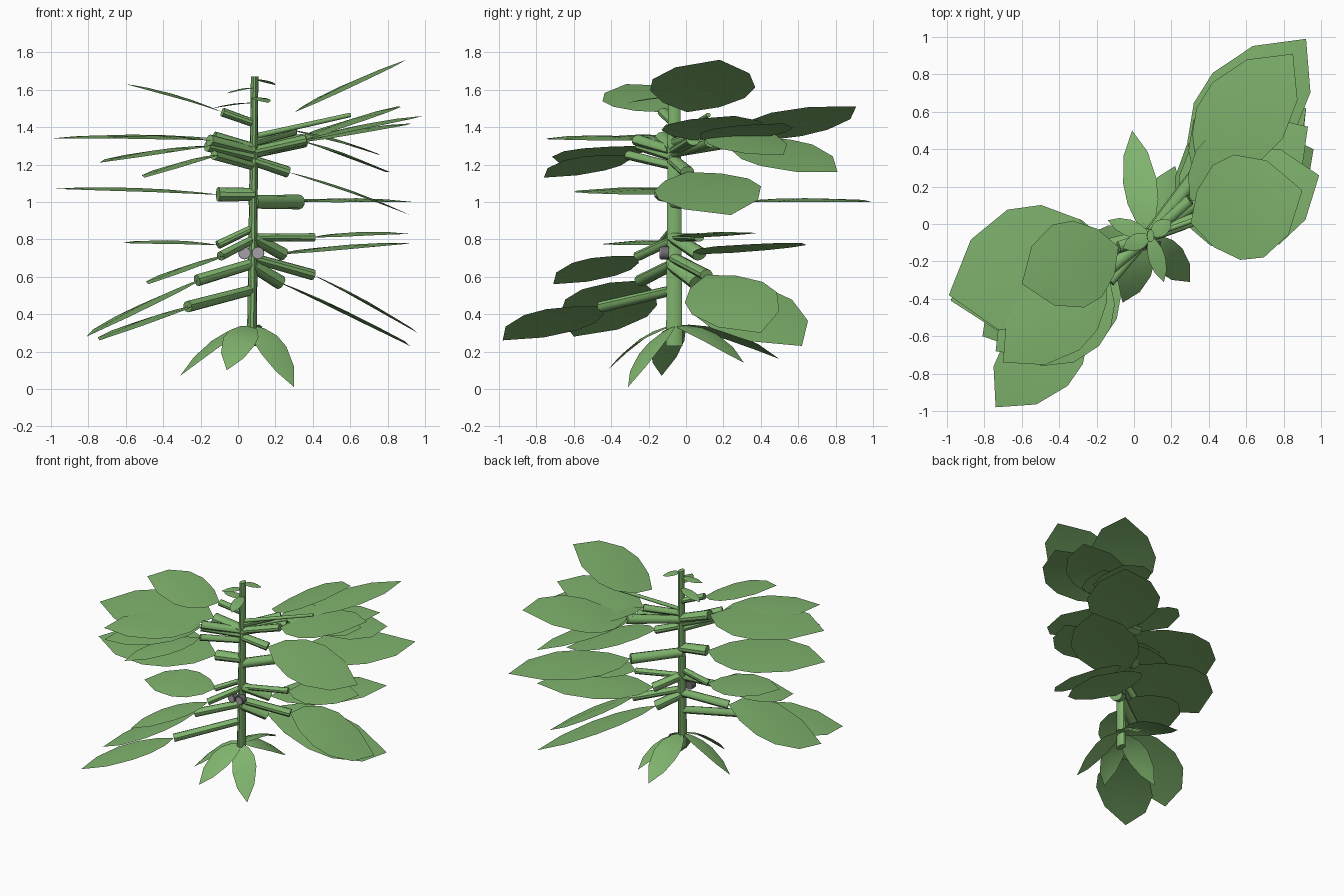
import bpy, bmesh, math
from mathutils import Vector

if "Cube" in bpy.data.objects:
    bpy.data.objects.remove(bpy.data.objects["Cube"])


def material(name, rgb):
    m = bpy.data.materials.new(name)
    m.diffuse_color = (*rgb, 1)
    m.use_nodes = True
    m.node_tree.nodes["Principled BSDF"].inputs["Base Color"].default_value = m.diffuse_color
    return m


GREEN = material("leaf green", (0.215, 0.455, 0.155))
GREY = material("bud light grey", (0.38, 0.35, 0.38))
DARK = material("bud dark grey", (0.16, 0.145, 0.16))


def on_stem(z):
    return Vector((0.072 + 0.01 * z, -0.063, z))


def finish(bm, name, mat, angle=40):
    me = bpy.data.meshes.new(name)
    bm.to_mesh(me)
    bm.free()
    me.materials.append(mat)
    ob = bpy.data.objects.new(name, me)
    bpy.context.collection.objects.link(ob)
    bpy.context.view_layer.objects.active = ob
    ob.select_set(True)
    bpy.ops.object.shade_smooth_by_angle(angle=math.radians(angle))
    ob.select_set(False)
    return ob


def rod(name, a, b, r1, r2, mat=GREEN, sides=10, deep=1.0):
    """Tapered cylinder from a to b; deep widens its section front to back."""
    a, b = Vector(a), Vector(b)
    bm = bmesh.new()
    bmesh.ops.create_cone(bm, cap_ends=True, segments=sides, radius1=r1,
                          radius2=r2, depth=(b - a).length)
    rot = (b - a).to_track_quat('Z', 'Y').to_matrix()
    for v in bm.verts:
        out = rot @ Vector((v.co.x, v.co.y, 0))
        out.y *= deep
        v.co = out + (a if v.co.z < 0 else b)
    return finish(bm, name, mat)


# Leaf outline: distance along the leaf, relative half width
OUTLINE = [(0, 0), (0.13, 0.55), (0.32, 0.92), (0.52, 1), (0.78, 0.72), (1, 0)]


def leaf(name, base, tip, half, roll=None, arch=0.02, dome=0.012):
    """Arched blade; roll is the height of its front edge above its middle."""
    base, tip = Vector(base), Vector(tip)
    d = tip - base
    flat = Vector((d.y, -d.x, 0)).normalized()
    if flat.y > 0:
        flat = -flat
    side = flat * half
    # by default the blade slopes mostly sideways, with its front edge a bit low
    side.z = 0.8 * side.x * d.z / d.x - 0.008 if roll is None else roll
    bm = bmesh.new()
    rows = []
    for t, w in OUTLINE:
        c = base + d * t + Vector((0, 0, arch * 4 * t * (1 - t)))
        offsets = (1, 0, -1) if w else (0,)
        rows.append([bm.verts.new(c + side * w * s - Vector((0, 0, dome * w * abs(s))))
                     for s in offsets])
    for a, b in zip(rows, rows[1:]):
        for i in (0, 1):
            ring = a[i:i + 2] + b[i:i + 2][::-1]
            if len(a) == 1:
                ring = [a[0], b[i + 1], b[i]]
            elif len(b) == 1:
                ring = [a[i], a[i + 1], b[0]]
            bm.faces.new(ring)
    bm.normal_update()
    if sum(f.normal.z for f in bm.faces) < 0:
        bmesh.ops.reverse_faces(bm, faces=bm.faces)
    return finish(bm, name, GREEN, 60)


# Main stem, deeper than it is wide
rod("stem", on_stem(0.23), on_stem(1.67), 0.027, 0.02, deep=1.7)


def branch_with_leaf(label, reach, base_z, tip):
    """Branch covers the share 'reach' of the way to the tip, the leaf the rest."""
    tip = Vector(tip)
    base = on_stem(0).lerp(tip, reach)
    base.z = base_z
    d = tip - base
    # upper branches rise from the stem, lower and drooping ones fall
    if base_z > 1.2:
        root_z = base_z - 0.06
    elif base_z < 0.78:
        root_z = base_z + 0.09
    else:
        root_z = base_z + (0.06 if d.z < -0.2 else 0)
    # short leaves that point sideways are the broadest
    slant = abs(d.y) / math.hypot(d.x, d.y)
    half = d.length * max((0.5 - 0.3 * slant) * (1.25 - 0.35 * d.length), 0.29)
    radius = 0.042 * d.length
    if base_z < 1.45 or d.x < 0:  # the topmost right leaf hangs free
        rod("branch_" + label, on_stem(root_z), base, radius * 0.9, radius, deep=1.3)
    leaf("leaf_" + label, base, tip, half)


# Reach, height of the leaf base, leaf tip
RIGHT = [(0.28, 1.48, (0.90, 0.18, 1.76)), (0.31, 1.33, (0.99, 0.26, 1.46)),
         (0.33, 1.32, (0.93, 0.52, 1.42)), (0.35, 1.33, (0.85, 0.91, 1.51)),
         (0.35, 1.33, (0.79, 0.81, 1.16)), (0.33, 1.38, (0.76, 0.52, 1.25)),
         (0.23, 1.16, (0.92, 0.24, 0.93)), (0.30, 1.00, (0.92, 0.99, 1.00)),
         (0.40, 0.81, (0.91, 0.27, 0.83)), (0.20, 0.72, (0.92, 0.62, 0.78)),
         (0.37, 0.61, (0.96, 0.40, 0.30)), (0.18, 0.57, (0.92, 0.62, 0.23))]
LEFT = [(0.23, 1.48, (-0.60, -0.32, 1.63)), (0.19, 1.34, (-0.99, -0.38, 1.34)),
        (0.29, 1.33, (-0.70, -0.74, 1.34)), (0.29, 1.30, (-0.74, -0.68, 1.21)),
        (0.35, 1.25, (-0.50, -0.76, 1.13)), (0.17, 1.04, (-0.98, -0.41, 1.07)),
        (0.26, 0.77, (-0.62, -0.33, 0.78)), (0.30, 0.71, (-0.48, -0.71, 0.56)),
        (0.33, 0.58, (-0.81, -0.60, 0.28)), (0.42, 0.44, (-0.74, -0.98, 0.26))]
for side_name, rows in (("right", RIGHT), ("left", LEFT)):
    for i, row in enumerate(rows, 1):
        branch_with_leaf(f"{side_name}_{i}", *row)

# Long thin twig
rod("twig", on_stem(1.35), (0.60, 0.12, 1.465), 0.015, 0.012)

# Drooping leaves around the foot
FOOT_TIPS = [(0.30, -0.31, 0.01), (-0.06, -0.42, 0.10), (-0.31, -0.13, 0.07),
             (-0.01, 0.50, 0.16), (0.22, 0.31, 0.14)]
for i, tip in enumerate(FOOT_TIPS, 1):
    leaf(f"foot_leaf_{i}", on_stem(0.34), tip, 0.09, -0.02, 0.05)

# Young leaves at the crown
CROWN_TIPS = [(0.20, 0.02, 1.625), (-0.06, -0.13, 1.58), (0.16, -0.31, 1.53),
              (-0.14, 0.02, 1.50)]
for i, tip in enumerate(CROWN_TIPS, 1):
    leaf(f"crown_leaf_{i}", on_stem(tip[2] + 0.03), tip, 0.045, 0, 0.01, 0.005)

# Pair of grey buds with paler faces on the front of the stem
for i, x in enumerate((0.035, 0.107), 1):
    rod(f"bud_{i}", (x, -0.09, 0.727), (x, -0.135, 0.727), 0.034, 0.034, DARK, 12)
    rod(f"bud_face_{i}", (x, -0.135, 0.727), (x, -0.141, 0.727), 0.029, 0.029, GREY, 12)
